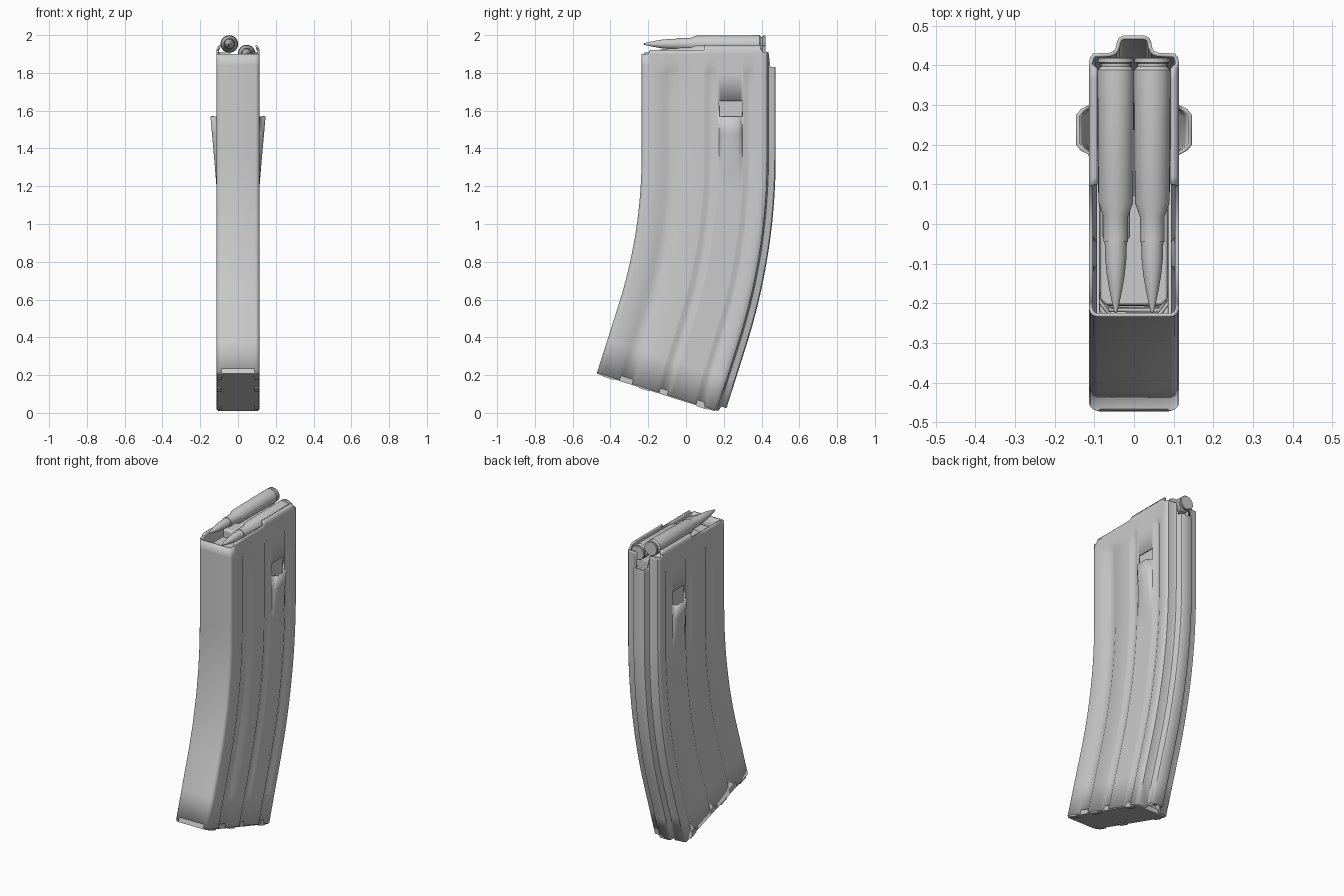
import bpy, bmesh, math

if "Cube" in bpy.data.objects:
    bpy.data.objects.remove(bpy.data.objects["Cube"])

# ---- curved path: straight top, arc in the middle, straight tilted end ----
YC, ZC, AMAX, RM = -2.84, 1.36, 0.307, 2.95


def P(x, d, s):
    """Section point (x, d) at distance s along the body (s equals z at the top)."""
    if s >= ZC:
        return (x, d, s)
    a = min((ZC - s) / RM, AMAX)
    t = max(0.0, ZC - s - AMAX * RM)
    r = d - YC
    return (x, YC + r * math.cos(a) - t * math.sin(a),
            ZC - r * math.sin(a) - t * math.cos(a))


def add_mesh(name, verts, faces, angle=35):
    me = bpy.data.meshes.new(name)
    me.from_pydata(verts, [], faces)
    bm = bmesh.new()
    bm.from_mesh(me)
    bmesh.ops.remove_doubles(bm, verts=bm.verts, dist=0.0003)
    bm.to_mesh(me)
    bm.free()
    ob = bpy.data.objects.new(name, me)
    bpy.context.collection.objects.link(ob)
    for o in bpy.context.selected_objects:
        o.select_set(False)
    ob.select_set(True)
    bpy.context.view_layer.objects.active = ob
    bpy.ops.object.shade_smooth_by_angle(angle=math.radians(angle))
    return ob


def prism(name, section, s_top, s_bot, bevel=0.0):
    """Closed slab of a counterclockwise section swept between two stations."""
    n = len(section)
    verts = [P(x, d, s) for s in (s_top, s_bot) for x, d in section]
    faces = [(j, n + j, n + (j + 1) % n, (j + 1) % n) for j in range(n)]
    faces += [tuple(range(n)), tuple(reversed(range(n, 2 * n)))]
    ob = add_mesh(name, verts, faces)
    if bevel:
        m = ob.modifiers.new("bevel", 'BEVEL')
        m.width, m.segments = bevel, 2
    return ob


def rect(x0, x1, d0, d1):
    return [(x0, d0), (x1, d0), (x1, d1), (x0, d1)]


def ramp(v, a, b):
    return max(0.0, min(1.0, (v - a) / (b - a)))


# ---- body shell ----
W = 0.114
GROOVES = [(-0.12, -0.03), (0.10, 0.165), (0.305, 0.365)]
side = [-0.20, -0.19, -0.12, -0.10, -0.05, -0.03, 0.095, 0.10, 0.12, 0.145, 0.165,
        0.175, 0.185, 0.20, 0.275, 0.29, 0.30, 0.305, 0.325, 0.345, 0.365, 0.395, 0.405]
front = [(0.0, -0.235), (0.092, -0.235), (0.103, -0.232), (0.111, -0.224), (W, -0.213)]
back = [(0.111, 0.42), (0.103, 0.43), (0.062, 0.432), (0.05, 0.437), (0.045, 0.447),
        (0.043, 0.46), (0.038, 0.47), (0.028, 0.475), (0.0, 0.475)]
half = front + [(W, d) for d in side] + back
loop = half + [(-x, d) for x, d in reversed(half[1:-1])]


def top_of(d):
    if d > 0.44:
        return 1.83
    if d > 0.40:
        return 1.91
    if d >= 0.10:
        return 1.948
    return 1.92 if d >= -0.19 else 1.90


def surface(x, d, s):
    s = min(s, top_of(d))
    if d > 0.44:
        s = max(s, 0.105)
    if abs(x) > 0.1135:
        off = 0.0
        for g0, g1 in GROOVES:
            k = min(ramp(d, g0, g0 + 0.02), 1 - ramp(d, g1 - 0.02, g1))
            off -= 0.011 * k * (1 - ramp(s, 1.79, 1.84))
        if s < 1.575:      # flared catch pocket
            k = math.sqrt(min(ramp(d, 0.175, 0.20), 1 - ramp(d, 0.275, 0.30)))
            off += 0.032 * k * ramp(s, 1.21, 1.57)
        if s > 1.93:       # feed lips curl inward
            off -= 0.014
        x = math.copysign(abs(x) + off, x)
    return P(x, d, s)


rows = [1.96, 1.925, 1.90, 1.84, 1.825, 1.805, 1.79, 1.65, 1.57, 1.48, 1.40]
rows += [ZC - i * AMAX * RM / 20 for i in range(21)] + [0.26, 0.077]
n = len(loop)
verts = [surface(x, d, s) for s in rows for x, d in loop]
faces = []
for i in range(len(rows) - 1):
    for j in range(n):
        k = (j + 1) % n
        mid = (loop[j][1] + loop[k][1]) / 2
        if rows[i] == 1.65 and 0.17 < mid < 0.30 and abs(loop[j][0]) > 0.11:
            continue       # catch window
        faces.append((i * n + j, (i + 1) * n + j, (i + 1) * n + k, i * n + k))
body = add_mesh("body_shell", verts, faces)
sol = body.modifiers.new("wall", 'SOLIDIFY')
sol.thickness, sol.offset = 0.01, -1

# ---- floor plate with folded tabs ----
plate = [(x * 0.95, d) for x, d in half if d < 0.43 and x > 0.05]
plate = plate + [(-x, d) for x, d in reversed(plate)]
prism("floor_plate", plate, 0.10, 0.071)
for sx in (-1, 1):
    for d in (-0.17, 0.03, 0.35):
        c = sx * 0.098
        prism("floor_tab", rect(c - 0.014, c + 0.014, d - 0.03, d + 0.03), 0.09, 0.067)

# ---- follower ----
fol = [(-0.07, -0.205), (0.07, -0.205), (0.085, -0.19), (0.085, 0.37),
       (0.07, 0.385), (-0.07, 0.385), (-0.085, 0.37), (-0.085, -0.19)]
prism("follower", fol, 1.85, 1.79, 0.006)
prism("follower_ridge", rect(-0.08, -0.01, -0.04, 0.37), 1.90, 1.84, 0.01)
prism("follower_front_leg", rect(-0.07, 0.07, -0.205, -0.15), 1.80, 1.55, 0.006)
prism("follower_rear_leg", rect(-0.085, 0.085, 0.14, 0.385), 1.80, 1.50, 0.006)

# ---- spring: rounded rectangular coil ----
cu = bpy.data.curves.new("spring", 'CURVE')
cu.dimensions, cu.bevel_depth, cu.bevel_resolution = '3D', 0.006, 1
coil = [(-0.06, -0.2), (0.06, -0.2), (0.082, -0.17), (0.082, 0.33),
        (0.06, 0.36), (-0.06, 0.36), (-0.082, 0.33), (-0.082, -0.17)]
pts = [P(*coil[i % 8], 1.48 - 1.36 * i / 96) for i in range(97)]
sp = cu.splines.new('POLY')
sp.points.add(len(pts) - 1)
for p, co in zip(sp.points, pts):
    p.co = (*co, 1)
bpy.context.collection.objects.link(bpy.data.objects.new("spring", cu))

# ---- cartridges: turned profile (y, radius) ----
prof = [(0.42, 0.0), (0.42, 0.042), (0.417, 0.045), (0.408, 0.045), (0.405, 0.038),
        (0.397, 0.038), (0.388, 0.0465), (0.055, 0.044), (0.02, 0.0315), (-0.045, 0.031),
        (-0.046, 0.028), (-0.09, 0.0265), (-0.13, 0.0225), (-0.17, 0.0155),
        (-0.205, 0.008), (-0.222, 0.004), (-0.225, 0.0)]


def cartridge(name, cx, cz, seg=28):
    v = [(cx + r * math.cos(2 * math.pi * k / seg), y, cz + r * math.sin(2 * math.pi * k / seg))
         for y, r in prof for k in range(seg)]
    f = [(i * seg + k, i * seg + (k + 1) % seg, (i + 1) * seg + (k + 1) % seg, (i + 1) * seg + k)
         for i in range(len(prof) - 1) for k in range(seg)]
    ob = add_mesh(name, v, f, 25)
    bm = bmesh.new()
    bm.from_mesh(ob.data)
    bmesh.ops.recalc_face_normals(bm, faces=bm.faces)
    bm.to_mesh(ob.data)
    bm.free()


cartridge("upper_cartridge", -0.046, 1.953)
cartridge("lower_cartridge", 0.046, 1.902)
